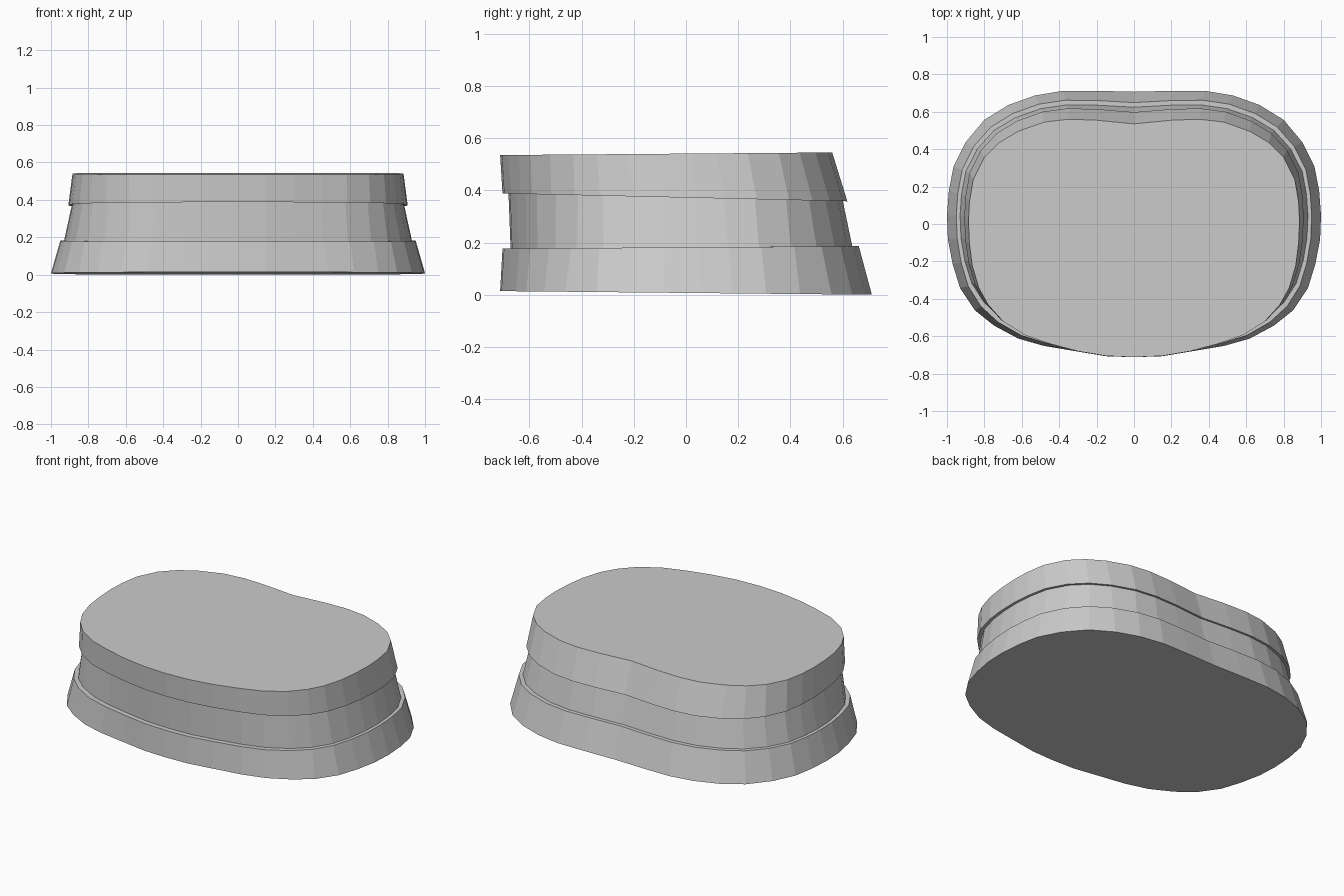
import bpy

cube = bpy.data.objects.get("Cube")
if cube:
    bpy.data.objects.remove(cube, do_unlink=True)

grey = bpy.data.materials.new("light grey")
grey.use_nodes = True
grey.diffuse_color = (0.6, 0.6, 0.6, 1)
grey.node_tree.nodes["Principled BSDF"].inputs["Base Color"].default_value = (0.6, 0.6, 0.6, 1)

# Half outlines from back centre to front centre, for the foot and the top
FOOT = [(0, .71), (.2, .715), (.38, .715), (.53, .69), (.67, .64), (.8, .56), (.9, .44),
        (.965, .31), (.99, .18), (1, .05), (.995, -.08), (.97, -.21), (.93, -.34),
        (.85, -.46), (.75, -.54), (.62, -.61), (.48, -.65), (.3, -.68), (.15, -.705), (0, -.71)]
TOP = [(0, .54), (.2, .56), (.35, .565), (.48, .55), (.62, .5), (.72, .44), (.8, .36),
       (.86, .24), (.88, .12), (.885, .02), (.88, -.1), (.865, -.22), (.83, -.34),
       (.78, -.43), (.7, -.52), (.58, -.595), (.45, -.64), (.3, -.68), (.15, -.705), (0, -.712)]


def ring(blend, width, front, back, z_front, z_back):
    """Closed ring blended between the outlines and fitted to the given extents."""
    half = [(a[0] + (b[0] - a[0]) * blend, a[1] + (b[1] - a[1]) * blend)
            for a, b in zip(FOOT, TOP)]
    wide = max(p[0] for p in half)
    low, high = min(p[1] for p in half), max(p[1] for p in half)
    outline = half + [(-x, y) for x, y in half[-2:0:-1]]
    points = []
    for x, y in outline:
        s = (y - low) / (high - low)
        points.append((x / wide * width, front + s * (back - front),
                       z_front + s * (z_back - z_front)))
    return points


def loft(name, rings, cap_bottom=False, cap_top=False):
    """Flat-faced shell through the rings, from the bottom up."""
    n = len(rings[0])
    faces = []
    for r in range(len(rings) - 1):
        for i in range(n):
            j = (i + 1) % n
            faces.append((r * n + j, r * n + i, (r + 1) * n + i, (r + 1) * n + j))
    if cap_bottom:
        faces.append(tuple(range(n)))
    if cap_top:
        faces.append(tuple(reversed(range((len(rings) - 1) * n, len(rings) * n))))
    mesh = bpy.data.meshes.new(name)
    mesh.from_pydata([p for r in rings for p in r], [], faces)
    mesh.materials.append(grey)
    obj = bpy.data.objects.new(name, mesh)
    bpy.context.collection.objects.link(obj)


foot = ring(0, 1, -.712, .712, .014, 0)
ledge_outer = ring(.4, .95, -.703, .662, .177, .186)
ledge_inner = ring(.4, .93, -.672, .637, .177, .186)
neck_top = ring(.75, .888, -.68, .6, .388, .362)
band_bottom = ring(.75, .907, -.703, .618, .388, .358)
band_top = ring(1, .885, -.712, .56, .535, .545)

# Flared lower tier with its narrow ledge
loft("lower_tier", [foot, ledge_outer, ledge_inner], cap_bottom=True)
# Recessed neck
loft("neck", [ledge_inner, neck_top])
# Overhanging upper tier with the flat top
loft("upper_tier", [neck_top, band_bottom, band_top], cap_top=True)
